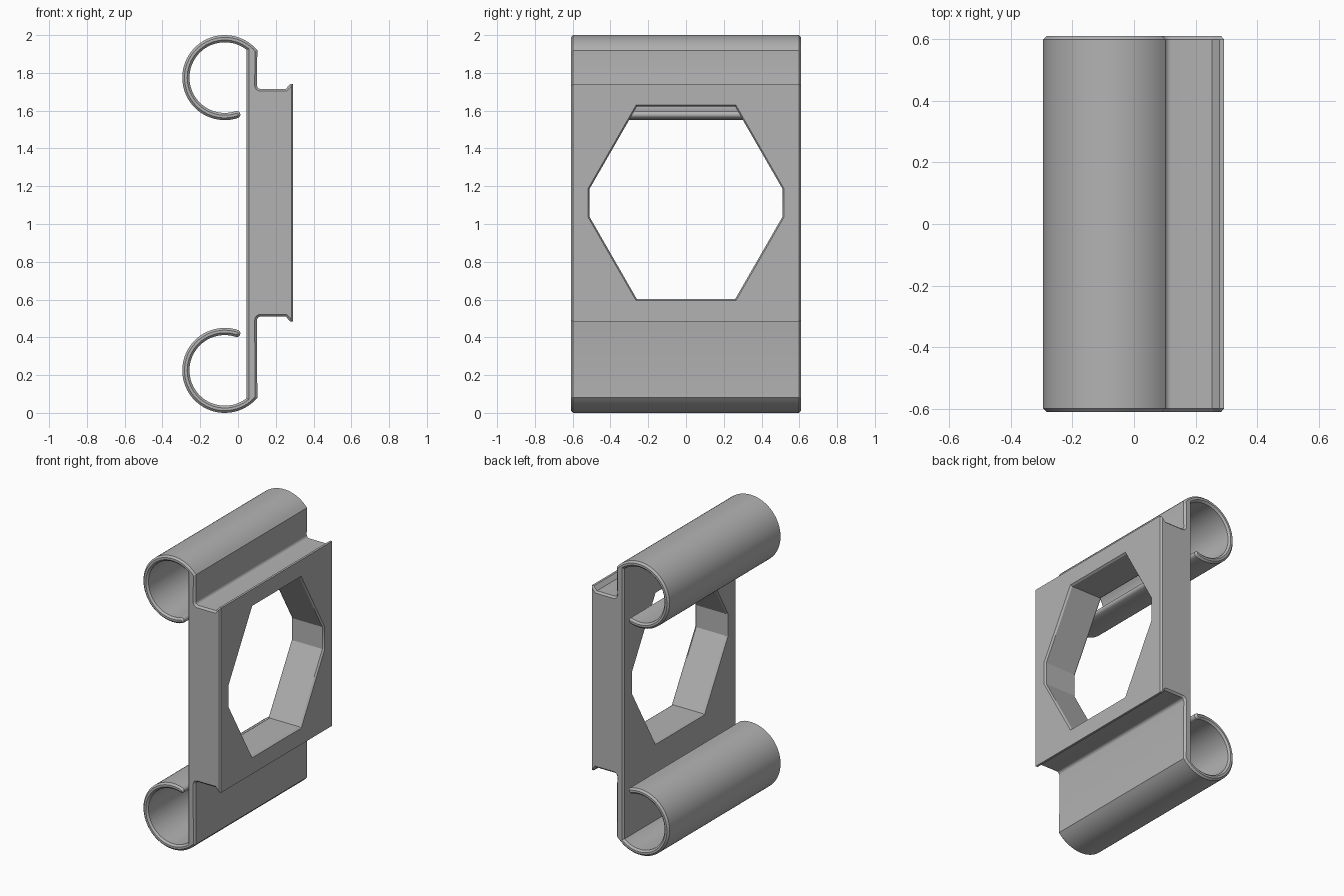
import bpy, bmesh
from math import cos, sin, radians

if "Cube" in bpy.data.objects:
    bpy.data.objects.remove(bpy.data.objects["Cube"], do_unlink=True)

grey = bpy.data.materials.new("plain grey")
grey.use_nodes = True
colour = (0.45, 0.45, 0.45, 1)
grey.diffuse_color = colour
grey.node_tree.nodes["Principled BSDF"].inputs["Base Color"].default_value = colour

HALF_DEPTH = 0.61
CHAMFER = 0.012
CX, CZ, OUTER, INNER = -0.07, 1.775, 0.225, 0.187


def arc(cx, cz, r, start, end, steps):
    angles = [radians(start + (end - start) * i / steps) for i in range(steps + 1)]
    return [(cx + r * cos(a), cz + r * sin(a)) for a in angles]


def finish(bm, name):
    bmesh.ops.recalc_face_normals(bm, faces=bm.faces)
    mesh = bpy.data.meshes.new(name)
    bm.to_mesh(mesh)
    bm.free()
    mesh.materials.append(grey)
    obj = bpy.data.objects.new(name, mesh)
    bpy.context.collection.objects.link(obj)
    return obj


# Upper spring hook: inside curve, rounded tip, outside curve
TIP = 288
mid, half = (OUTER + INNER) / 2, (OUTER - INNER) / 2
tip_x = CX + mid * cos(radians(TIP))
tip_z = CZ + mid * sin(radians(TIP))
hook = arc(CX, CZ, INNER, 52, TIP, 44)
hook += arc(tip_x, tip_z, half, TIP + 180, TIP, 8)[1:-1]
hook += arc(CX, CZ, OUTER, TIP, 40, 46)

# Upper edge of the thick block, with a fillet and a small lip
shelf = arc(0.12, 1.735, 0.02, 180, 270, 4)
shelf += [(0.253, 1.715), (0.277, 1.742), (0.292, 1.742)]

# Whole section, the lower half mirrored from the upper
profile = hook + shelf
profile += [(x, 2.225 - z) for x, z in reversed(shelf)]
profile += [(x, 2 - z) for x, z in reversed(hook)]

bm = bmesh.new()
section = bm.faces.new([bm.verts.new((x, -HALF_DEPTH, z)) for x, z in profile])
swept = bmesh.ops.extrude_face_region(bm, geom=[section])["geom"]
bmesh.ops.translate(bm, vec=(0, 2 * HALF_DEPTH, 0),
                    verts=[g for g in swept if isinstance(g, bmesh.types.BMVert)])
bmesh.ops.recalc_face_normals(bm, faces=bm.faces)

# Chamfer both end outlines
rims = [e for e in bm.edges if abs(e.verts[0].co.y - e.verts[1].co.y) < 0.001]
bmesh.ops.bevel(bm, geom=rims, offset=CHAMFER, segments=1, affect='EDGES',
                clamp_overlap=False)
body = finish(bm, "clip_body")

# Eight-sided opening cutter, flared slightly at both faces
quarter = [(0.26, 0.51), (0.51, 0.075)]
outline = quarter + [(y, -z) for y, z in reversed(quarter)]
outline += [(-y, -z) for y, z in outline]
bm = bmesh.new()
rings = []
for x, scale in ((0.025, 1.04), (0.057, 1.0), (0.28, 1.0), (0.31, 1.04)):
    rings.append([bm.verts.new((x, y * scale, 1.112 + z * scale)) for y, z in outline])
for a, b in zip(rings, rings[1:]):
    for i in range(len(a)):
        j = (i + 1) % len(a)
        bm.faces.new((a[i], a[j], b[j], b[i]))
bm.faces.new(rings[0])
bm.faces.new(rings[-1])
cutter = finish(bm, "opening_cutter")
cutter.hide_render = True

cut = body.modifiers.new("opening", 'BOOLEAN')
cut.operation = 'DIFFERENCE'
cut.solver = 'EXACT'
cut.object = cutter
bpy.context.view_layer.objects.active = body
body.select_set(True)
bpy.ops.object.modifier_apply(modifier=cut.name)
bpy.data.objects.remove(cutter, do_unlink=True)
bpy.ops.object.shade_smooth_by_angle(angle=radians(25))
